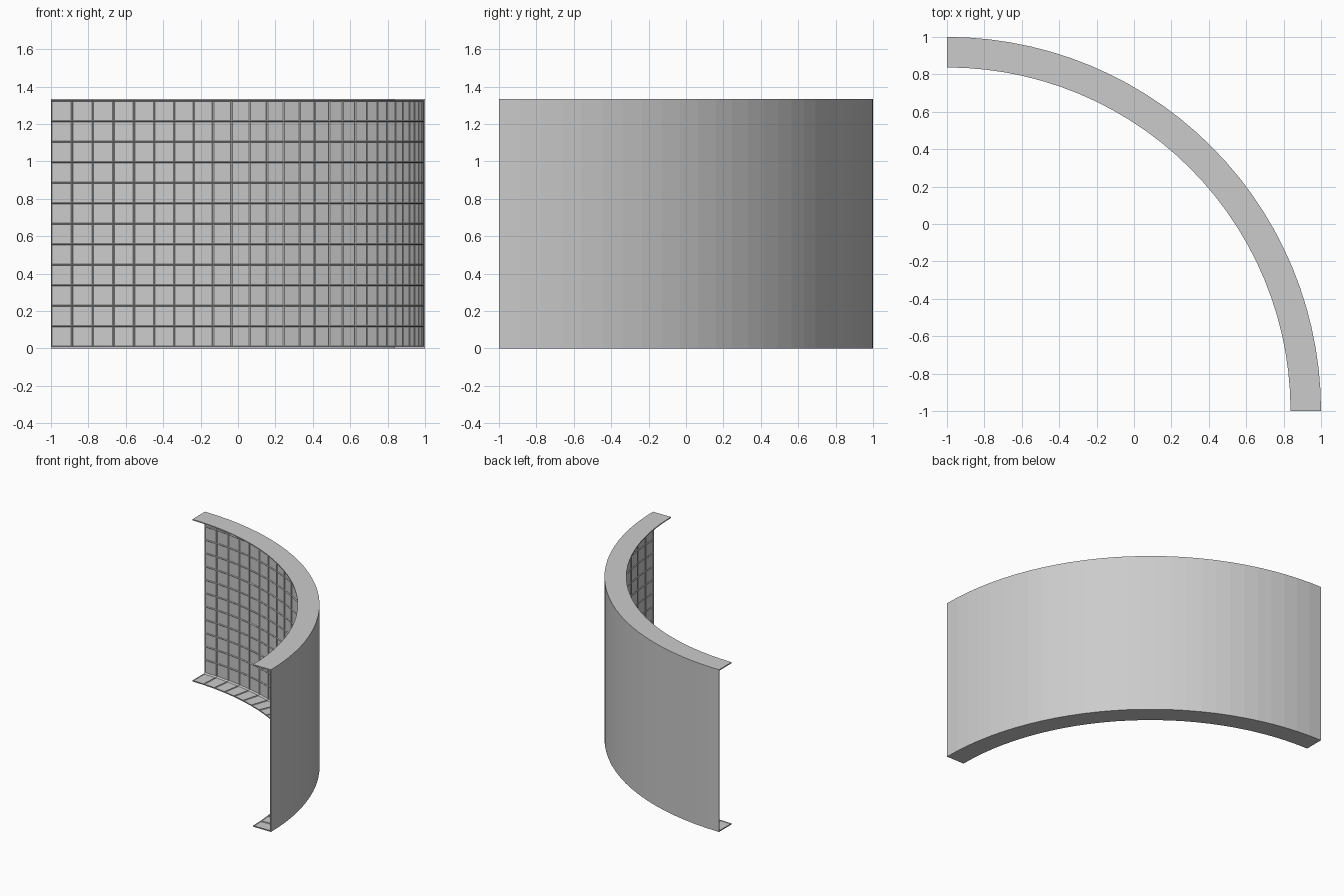
import bpy, bmesh, math

if "Cube" in bpy.data.objects:
    bpy.data.objects.remove(bpy.data.objects["Cube"])

R, LIP, H, T = 2.0, 1.837, 1.333, 0.009   # outer radius, lip radius, height, skin thickness
COLS, ROWS = 28, 12

# closed C-shaped cross-section: smooth outside, then the inside split into rows
outer = [(LIP, 0), (R, 0), (R, H), (LIP, H)]
inner = [(LIP, H - T)]
inner += [(R - T, H - T - i * (H - 2 * T) / ROWS) for i in range(ROWS + 1)]
inner += [(LIP, T)]
profile = outer + inner
n = len(profile)

# sweep the section through a quarter turn
bm = bmesh.new()
rings = []
for c in range(COLS + 1):
    a = math.pi / 2 * c / COLS
    rings.append([bm.verts.new((-1 + r * math.cos(a), -1 + r * math.sin(a), z))
                  for r, z in profile])
panels = []
for c in range(COLS):
    for i in range(n):
        j = (i + 1) % n
        f = bm.faces.new((rings[c][i], rings[c + 1][i], rings[c + 1][j], rings[c][j]))
        if len(outer) <= i < n - 1:
            panels.append(f)
bm.faces.new(rings[0])
bm.faces.new(rings[-1][::-1])
bmesh.ops.recalc_face_normals(bm, faces=bm.faces)

# recessed square panels between ribs on the inside
bmesh.ops.inset_individual(bm, faces=panels, thickness=0.005, depth=-0.005,
                           use_even_offset=True)

mesh = bpy.data.meshes.new("curved_wall")
bm.to_mesh(mesh)
bm.free()
bpy.context.collection.objects.link(bpy.data.objects.new("curved_wall", mesh))
